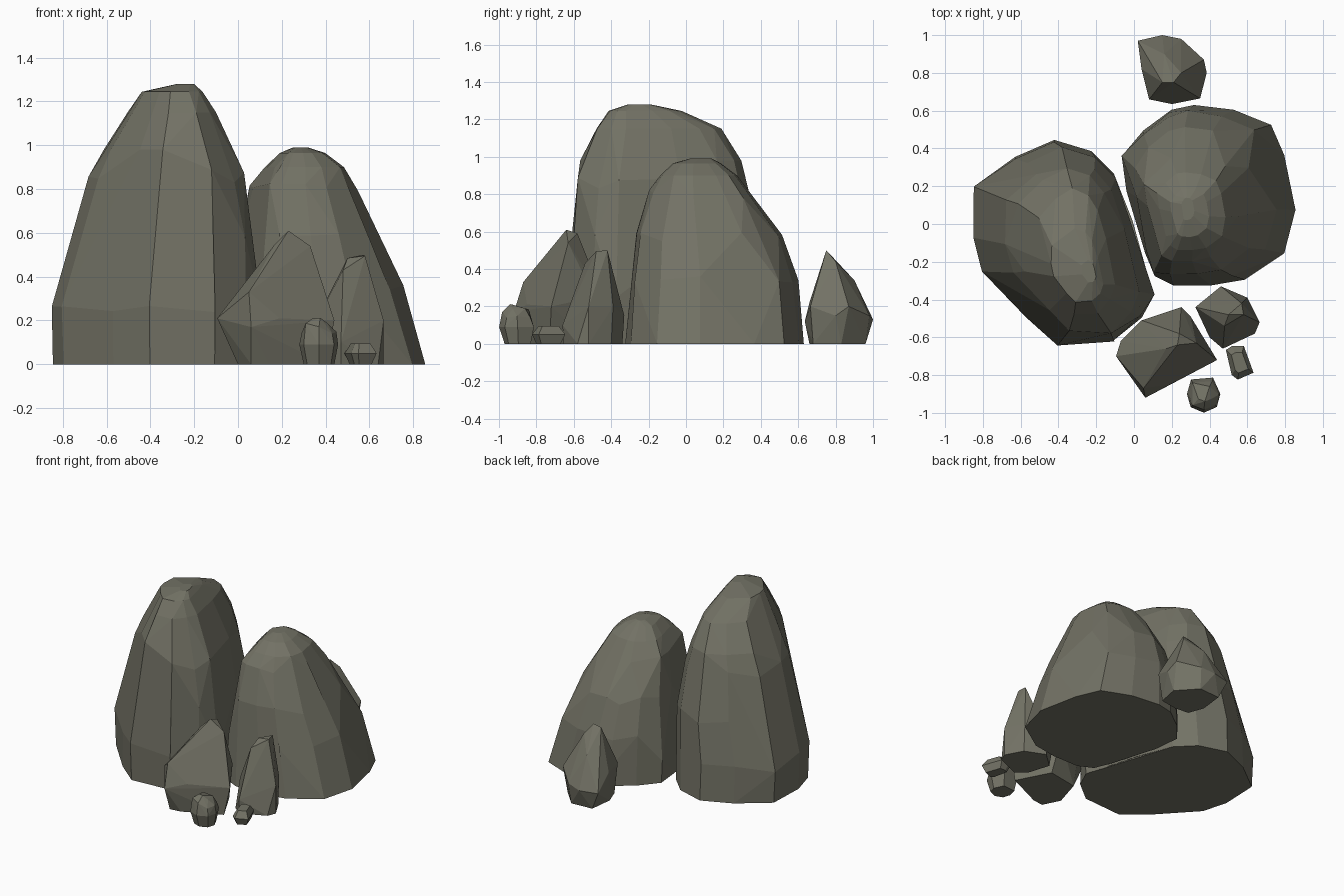
import bpy, bmesh, math, random

random.seed(4)
stone = bpy.data.materials.new("olive grey stone")
stone.diffuse_color = (0.17, 0.168, 0.13, 1)


def hull_rock(name, points, dissolve=1):
    """Flat-faced convex rock around a handful of points."""
    bm = bmesh.new()
    for p in points:
        bm.verts.new(p)
    res = bmesh.ops.convex_hull(bm, input=bm.verts[:])
    junk = set(res["geom_interior"]) | set(res["geom_unused"])
    bmesh.ops.delete(bm, geom=[v for v in junk if isinstance(v, bmesh.types.BMVert)],
                     context='VERTS')
    bmesh.ops.dissolve_limit(bm, angle_limit=math.radians(dissolve),
                             verts=bm.verts[:], edges=bm.edges[:])
    bmesh.ops.recalc_face_normals(bm, faces=bm.faces[:])
    me = bpy.data.meshes.new(name)
    bm.to_mesh(me)
    bm.free()
    me.materials.append(stone)
    ob = bpy.data.objects.new(name, me)
    bpy.context.collection.objects.link(ob)


def boulder(name, outline, levels):
    """Fit a plan outline to the extents (z, x0, x1, y0, y1) of each level."""
    xs, ys = [p[0] for p in outline], [p[1] for p in outline]
    ax, bx, ay, by = min(xs), max(xs), min(ys), max(ys)
    pts = []
    for z, x0, x1, y0, y1 in levels:
        for x, y in outline:
            u, v = (x - ax) / (bx - ax) - .5, (y - ay) / (by - ay) - .5
            k = 1 - random.uniform(0, .035 if z > 0 else 0)
            dz = random.uniform(-.03, .03) if .1 < z < .9 else 0
            pts.append(((x0 + x1) / 2 + u * k * (x1 - x0),
                        (y0 + y1) / 2 + v * k * (y1 - y0), z + dz))
    hull_rock(name, pts, 5)


# Tall boulder on the left
boulder("tall_boulder",
        [(-.84, .2), (-.63, .36), (-.42, .45), (-.22, .39), (-.1, .27), (0, .02),
         (.11, -.37), (.05, -.5), (-.1, -.62), (-.4, -.64), (-.57, -.5),
         (-.8, -.25), (-.85, -.07)],
        [(0, -.845, .1, -.635, .445), (.24, -.86, .11, -.645, .45),
         (.55, -.765, .09, -.625, .415), (.86, -.685, .04, -.6, .345),
         (.98, -.62, -.03, -.57, .31), (1.15, -.51, -.1, -.49, .19),
         (1.245, -.44, -.16, -.42, -.02), (1.28, -.28, -.2, -.31, -.19)])

# Broad boulder on the right
boulder("broad_boulder",
        [(-.07, .37), (-.05, .18), (.05, -.15), (.1, -.27), (.2, -.32), (.4, -.32),
         (.58, -.29), (.79, -.15), (.85, .08), (.79, .37), (.72, .53), (.52, .61),
         (.31, .635), (.19, .61), (.04, .5)],
        [(0, -.06, .855, -.325, .63), (.13, -.07, .82, -.325, .63),
         (.34, -.045, .755, -.305, .605), (.57, -.005, .655, -.27, .52),
         (.8, .05, .555, -.2, .37), (.9, .12, .49, -.14, .28),
         (.965, .19, .4, -.07, .19), (.99, .25, .32, .02, .14)])

# Wedge-shaped rock in front
hull_rock("front_wedge_rock",
          [(0, -.74, 0), (.06, -.86, 0), (.14, -.85, 0), (.4, -.73, 0), (.28, -.5, 0),
           (.06, -.54, 0), (-.095, -.7, .21), (-.07, -.62, .2), (.06, -.92, .17),
           (.05, -.87, .33), (.19, -.85, .21), (.44, -.72, .2), (.04, -.51, .28),
           (.25, -.44, .24), (.3, -.49, .25), (.17, -.66, .55), (.23, -.64, .61),
           (.24, -.58, .59), (.33, -.63, .54)])

# Pointed rock beside it
hull_rock("front_spike_rock",
          [(.4, -.6, 0), (.47, -.655, 0), (.64, -.58, 0), (.665, -.52, 0), (.6, -.4, 0),
           (.46, -.34, 0), (.35, -.44, 0), (.325, -.44, .14), (.46, -.33, .15),
           (.47, -.66, .1), (.6, -.39, .2), (.665, -.52, .2), (.48, -.54, .43),
           (.5, -.48, .485), (.58, -.48, .495), (.57, -.42, .5), (.6, -.5, .38)])

# Rock at the back
hull_rock("back_rock",
          [(.1, .67, 0), (.2, .66, 0), (.33, .68, 0), (.36, .83, 0), (.24, .96, 0),
           (.08, .95, 0), (.06, .78, 0), (.02, .97, .13), (.15, 1, .13), (.25, .98, .15),
           (.37, .87, .2), (.385, .8, .15), (.35, .665, .2), (.2, .635, .12),
           (.08, .66, .22), (.04, .82, .22), (.15, .75, .49), (.21, .75, .5),
           (.25, .8, .44), (.16, .9, .34)])

# Two pebbles
boulder("round_pebble",
        [(.28, -.9), (.3, -.82), (.42, -.81), (.46, -.9), (.44, -.97), (.37, -1), (.3, -.97)],
        [(0, .3, .44, -.97, -.83), (.09, .28, .46, -1, -.81),
         (.16, .29, .45, -.985, -.83), (.2, .33, .42, -.94, -.86)])
boulder("flat_pebble",
        [(.49, -.67), (.52, -.65), (.58, -.65), (.63, -.79), (.55, -.825), (.52, -.8)],
        [(0, .51, .61, -.8, -.67), (.05, .485, .635, -.825, -.645),
         (.095, .515, .605, -.79, -.68)])
